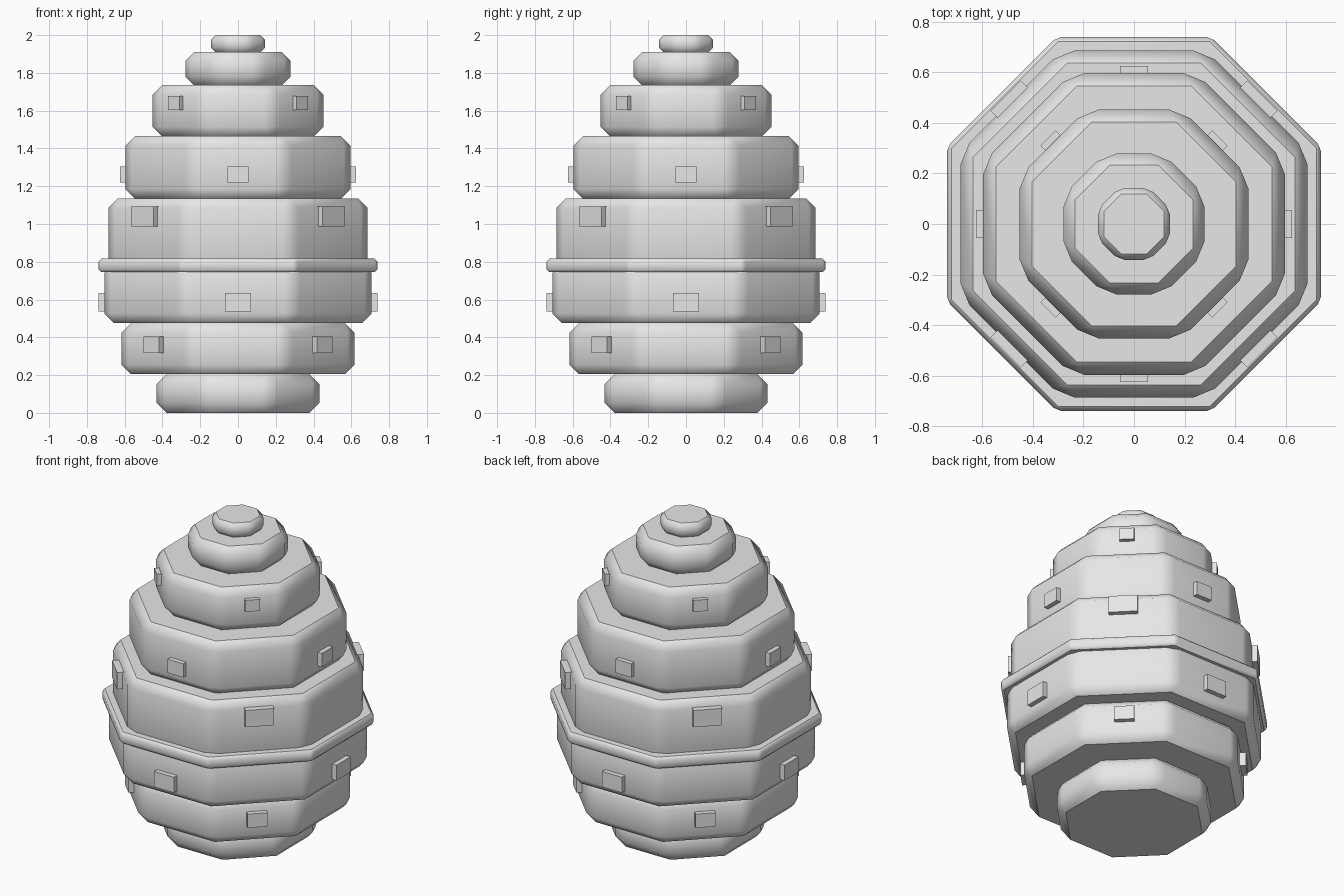
import bpy, bmesh, math
from mathutils import Matrix

if "Cube" in bpy.data.objects:
    bpy.data.objects.remove(bpy.data.objects["Cube"])

grey = bpy.data.materials.new("light_grey")
grey.diffuse_color = (0.8, 0.8, 0.8, 1)
grey.use_nodes = True
grey.node_tree.nodes["Principled BSDF"].inputs["Base Color"].default_value = grey.diffuse_color


def add_object(name, bm):
    mesh = bpy.data.meshes.new(name)
    bm.to_mesh(mesh)
    bm.free()
    mesh.materials.append(grey)
    obj = bpy.data.objects.new(name, mesh)
    bpy.context.collection.objects.link(obj)
    return obj


def tier(name, z0, z1, half_width, bevel):
    """Chamfered octagonal slab with flat sides facing the axes."""
    bm = bmesh.new()
    radius = half_width / math.cos(math.pi / 8)
    place = Matrix.Translation((0, 0, (z0 + z1) / 2)) @ Matrix.Rotation(math.pi / 8, 4, 'Z')
    bmesh.ops.create_cone(bm, cap_ends=True, segments=8, radius1=radius,
                          radius2=radius, depth=z1 - z0, matrix=place)
    bmesh.ops.bevel(bm, geom=bm.edges[:], offset=bevel, offset_type='OFFSET',
                    segments=1, profile=0.5, affect='EDGES', clamp_overlap=True)
    bm.normal_update()
    # soft chamfers, crisp caps
    for f in bm.faces:
        f.smooth = True
    for f in bm.faces:
        if abs(f.normal.z) > 0.9:
            for e in f.edges:
                e.smooth = False
    obj = add_object(name, bm)
    mod = obj.modifiers.new("flat_sides", 'WEIGHTED_NORMAL')
    mod.keep_sharp = True


def plates(name, z, half_width, width, height, out, start):
    """Four small raised blocks around a tier."""
    depth = out + 0.03
    for i in range(4):
        bm = bmesh.new()
        turn = Matrix.Rotation(start + i * math.pi / 2, 4, 'Z')
        move = Matrix.Translation((half_width + out - depth / 2, 0, z))
        size = Matrix.Diagonal((depth, width, height, 1))
        bmesh.ops.create_cube(bm, size=1, matrix=turn @ move @ size)
        add_object(f"{name}_{i + 1}", bm)


# stacked body tiers: name, bottom, top, half width, chamfer
for spec in (
    ("base_tier", 0.0, 0.205, 0.431, 0.052),
    ("lower_tier", 0.205, 0.475, 0.616, 0.05),
    ("belly_tier", 0.475, 0.79, 0.708, 0.05),
    ("middle_band", 0.745, 0.817, 0.738, 0.016),
    ("chest_tier", 0.77, 1.135, 0.686, 0.05),
    ("upper_tier", 1.135, 1.465, 0.596, 0.05),
    ("shoulder_tier", 1.465, 1.735, 0.453, 0.05),
    ("neck_tier", 1.735, 1.91, 0.278, 0.045),
    ("top_knob", 1.91, 2.0, 0.143, 0.024),
):
    tier(*spec)

# raised blocks, alternating between axis and diagonal sides
diag = math.pi / 4
plates("lower_block", 0.36, 0.616, 0.116, 0.087, 0.032, diag)
plates("belly_block", 0.586, 0.708, 0.14, 0.098, 0.03, 0)
plates("chest_block", 1.04, 0.686, 0.168, 0.106, 0.032, diag)
plates("upper_block", 1.262, 0.596, 0.11, 0.087, 0.029, 0)
plates("shoulder_block", 1.64, 0.453, 0.085, 0.073, 0.027, diag)
